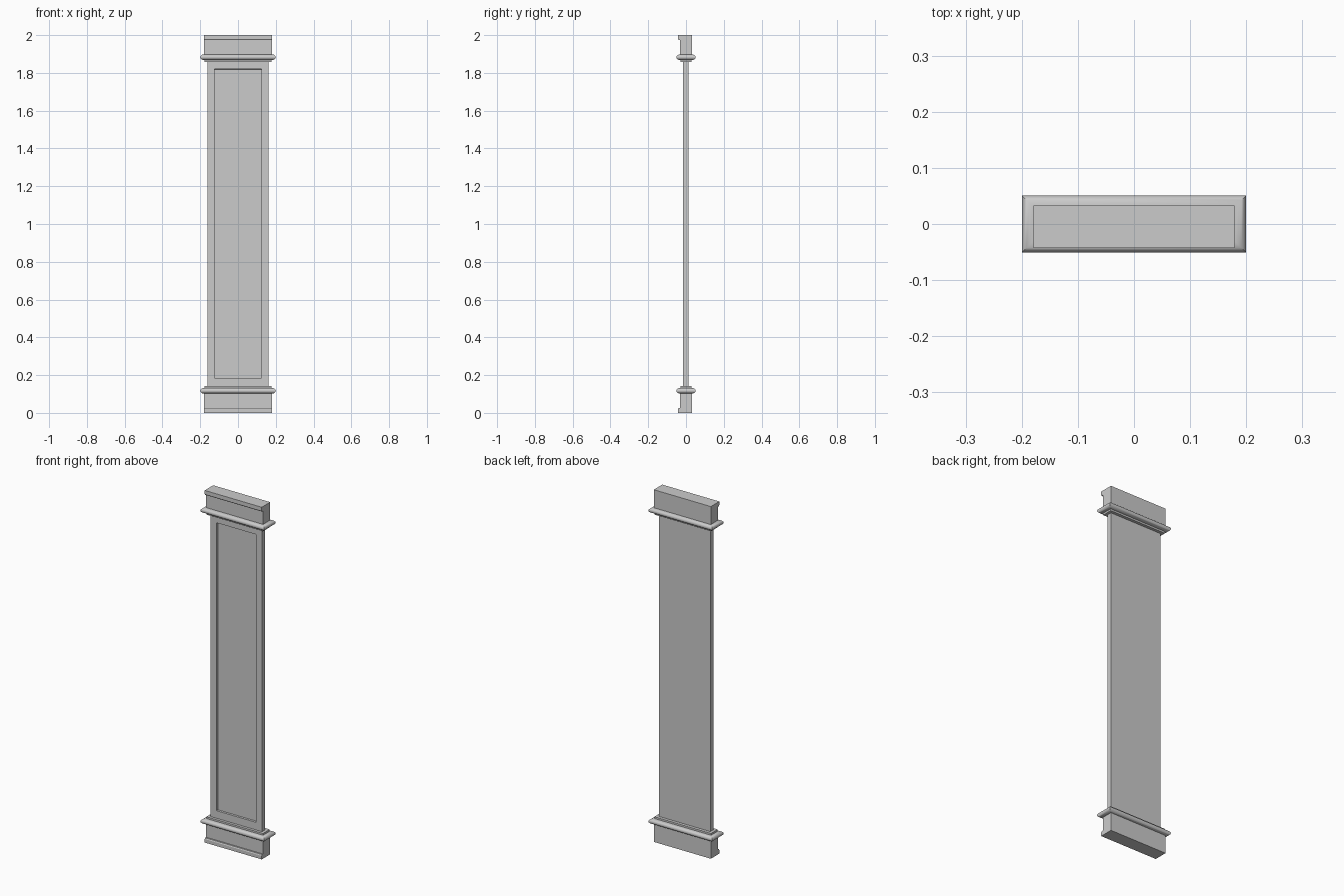
import bpy, bmesh, math

cube = bpy.data.objects.get("Cube")
if cube:
    bpy.data.objects.remove(cube, do_unlink=True)

stone = bpy.data.materials.new("light_grey")
stone.use_nodes = True
COLOUR = (0.6, 0.6, 0.6, 1)
stone.diffuse_color = COLOUR
stone.node_tree.nodes["Principled BSDF"].inputs["Base Color"].default_value = COLOUR


def loft(name, rings, smooth=False):
    """Skin a closed solid through a list of matching rings of points."""
    bm = bmesh.new()
    loops = [[bm.verts.new(p) for p in ring] for ring in rings]
    n = len(loops[0])
    for a, b in zip(loops, loops[1:]):
        for i in range(n):
            j = (i + 1) % n
            bm.faces.new((a[i], a[j], b[j], b[i]))
    bm.faces.new(loops[0])
    bm.faces.new(loops[-1])
    bmesh.ops.recalc_face_normals(bm, faces=bm.faces)
    mesh = bpy.data.meshes.new(name)
    bm.to_mesh(mesh)
    bm.free()
    mesh.materials.append(stone)
    obj = bpy.data.objects.new(name, mesh)
    bpy.context.collection.objects.link(obj)
    if smooth:
        bpy.ops.object.select_all(action="DESELECT")
        obj.select_set(True)
        bpy.context.view_layer.objects.active = obj
        bpy.ops.object.shade_smooth_by_angle(angle=math.radians(35))
    return obj


def rect_xy(hx, hy, z):
    return [(-hx, -hy, z), (hx, -hy, z), (hx, hy, z), (-hx, hy, z)]


def rect_xz(hx, z0, z1, y):
    return [(-hx, y, z0), (hx, y, z0), (hx, y, z1), (-hx, y, z1)]


# Shaft: back face, front face, frame edge, recessed panel
loft("shaft", [
    rect_xz(0.162, 0.135, 1.865, 0.013),
    rect_xz(0.162, 0.135, 1.865, -0.015),
    rect_xz(0.125, 0.185, 1.82, -0.015),
    rect_xz(0.124, 0.186, 1.819, -0.004),
])

# Block with a lip along the outer front edge, as a side profile
BLOCK = [(0.033, 0), (-0.043, 0), (-0.043, 0.02), (-0.04, 0.026),
         (-0.031, 0.026), (-0.031, 0.105), (0.033, 0.105)]

for end, place in (("base", lambda z: z), ("capital", lambda z: 2 - z)):
    loft(end + "_block", [[(x, y, place(z)) for y, z in BLOCK] for x in (-0.179, 0.179)])

    # Rounded moulding, mitred at the corners
    rings = []
    for i in range(11):
        a = math.pi * i / 10
        out = 0.02 * math.sin(a)
        rings.append(rect_xy(0.18 + out, 0.031 + out, place(0.117 - 0.015 * math.cos(a))))
    loft(end + "_moulding", rings, smooth=True)

    # Thin fillet between moulding and shaft
    loft(end + "_fillet", [rect_xy(0.178, 0.03, place(z)) for z in (0.125, 0.142)])
